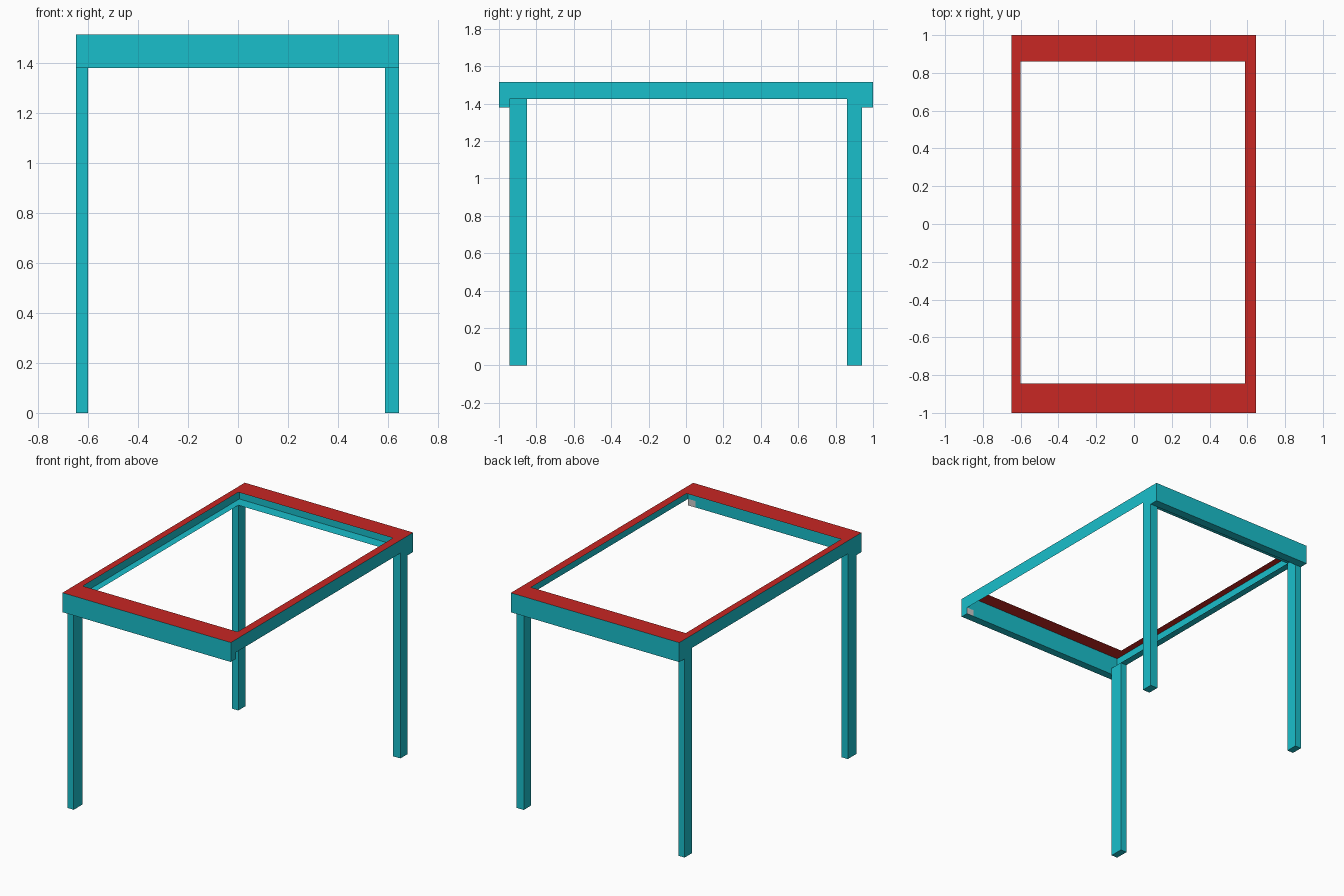
import bpy

if "Cube" in bpy.data.objects:
    bpy.data.objects.remove(bpy.data.objects["Cube"])


def material(name, color):
    m = bpy.data.materials.new(name)
    m.diffuse_color = color
    m.use_nodes = True
    m.node_tree.nodes["Principled BSDF"].inputs["Base Color"].default_value = m.diffuse_color
    return m


TEAL = material("teal_paint", (0.01, 0.52, 0.60, 1))
RED = material("red_paint", (0.58, 0.02, 0.017, 1))

SIDES = {"bottom": (0, 3, 2, 1), "top": (4, 5, 6, 7), "front": (0, 1, 5, 4),
         "right": (1, 2, 6, 5), "back": (2, 3, 7, 6), "left": (3, 0, 4, 7)}


def box(name, x, y, z, mat, keep=tuple(SIDES)):
    """Box between the given ranges, keeping only the named sides."""
    verts = [(x[i], y[j], z[k]) for k in (0, 1)
             for i, j in ((0, 0), (1, 0), (1, 1), (0, 1))]
    faces = [SIDES[s] for s in keep]
    used = sorted({i for f in faces for i in f})
    me = bpy.data.meshes.new(name)
    me.from_pydata([verts[i] for i in used], [],
                   [[used.index(i) for i in f] for f in faces])
    if mat:
        me.materials.append(mat)
    ob = bpy.data.objects.new(name, me)
    bpy.context.collection.objects.link(ob)
    return ob


# Main levels
L, R = -0.648, 0.645            # outer sides
LI, RI = -0.60, 0.588           # inner edges of the top
FI, BI = -0.845, 0.86           # inner front and back edges of the top
FW, BW = -0.945, 0.94           # inner walls of the end beams
LOW, MID, TOP = 1.38, 1.425, 1.515

# Red sheet top, as four strips
for name, x, y in (("front_top", (L, R), (-1, FI)),
                   ("back_top", (L, R), (BI, 1)),
                   ("left_top", (L, LI), (FI, BI)),
                   ("right_top", (RI, R), (FI, BI))):
    box(name, x, y, (LOW, TOP), RED, ("top",))

# Deep end beams, closed by the red top
beam = ("bottom", "front", "right", "back", "left")
box("front_beam", (L, R), (-1, FW), (LOW, TOP), TEAL, beam)
box("back_beam", (L, R), (BW, 1), (LOW, TOP), TEAL, beam)

# Thin side rails; the left and back have a lower flange
box("left_rail", (L, LI), (FW, BW), (MID, TOP), TEAL, ("left", "bottom"))
box("right_rail", (RI, R), (FW, BW), (MID, TOP), TEAL, ("right",))
box("back_flange", (LI, R), (BI, BW), (MID, TOP), TEAL, ("bottom",))

# Three legs
legs = {"front_left_leg": ((L, LI), (FW, -0.85)),
        "back_left_leg": ((L, LI), (BI, BW)),
        "back_right_leg": ((RI, R), (BI, BW))}
for name, (x, y) in legs.items():
    box(name, x, y, (0, MID), TEAL, beam)

# Bare patch where the front right leg is missing
box("bare_patch", (RI, R), (FW, FW + 0.001), (LOW, MID), None, ("back",))
